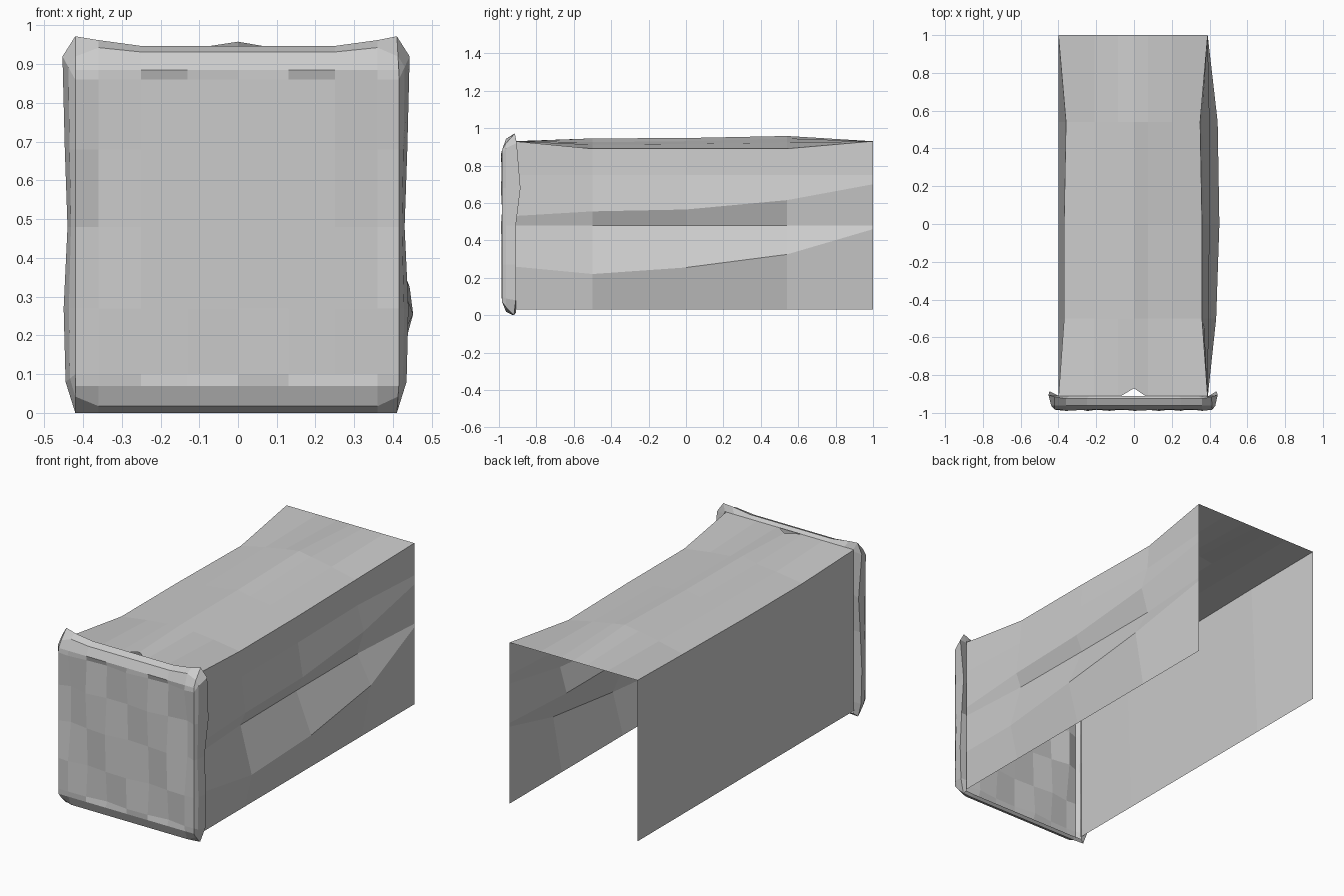
import bpy, bmesh, math

if "Cube" in bpy.data.objects:
    bpy.data.objects.remove(bpy.data.objects["Cube"])


def finish(bm, name):
    bmesh.ops.recalc_face_normals(bm, faces=bm.faces[:])
    mesh = bpy.data.meshes.new(name)
    bm.to_mesh(mesh)
    bm.free()
    obj = bpy.data.objects.new(name, mesh)
    bpy.context.collection.objects.link(obj)
    return obj


def skin(bm, rows, closed=False):
    """Bridge equal-length rows of vertices with quads."""
    for a, b in zip(rows, rows[1:]):
        n = len(a)
        for i in range(n if closed else n - 1):
            j = (i + 1) % n
            bm.faces.new((a[i], a[j], b[j], b[i]))


# Long cover: left wall, pleated top and folded right wall; open below and behind
# y, top edge inset, edge z, crown z, pleat z, upper fold (x, z), lower fold (x, z), valley x
sections = [
    (-0.92, 0.00, 0.93, 0.93, 0.93, (0.39, 0.53), (0.39, 0.26), 0.39),
    (-0.50, 0.03, 0.89, 0.945, 0.925, (0.395, 0.555), (0.435, 0.22), 0.365),
    (0.00, 0.03, 0.89, 0.947, 0.93, (0.40, 0.565), (0.452, 0.255), 0.36),
    (0.54, 0.04, 0.89, 0.958, 0.945, (0.40, 0.615), (0.443, 0.325), 0.36),
    (1.00, 0.00, 0.93, 0.93, 0.93, (0.39, 0.70), (0.39, 0.46), 0.39),
]
bm = bmesh.new()
rows = []
for y, inset, edge, crown, pleat, upper, lower, valley in sections:
    xl, xr = -0.40 + inset, 0.39 - inset
    mid = (edge + pleat) / 2 + 0.005 * (inset > 0)
    profile = [
        (-0.40, 0.03), (xl, edge), (-0.21, mid), (-0.085, pleat), (0, crown),
        (0.075, pleat), (0.20, mid), (xr, edge), (xr + 0.01 * (inset > 0), 0.75),
        upper, (valley, 0.48), lower, (0.39, 0.03)]
    rows.append([bm.verts.new((x, y + (0.05 if i == 4 and y < -0.9 else 0), z))
                 for i, (x, z) in enumerate(profile)])
skin(bm, rows)
finish(bm, "long_cover")

# Front cushion panel: rumpled face with a rim wrapping backwards
cols = [-0.42, -0.36, -0.25, -0.13, 0, 0.13, 0.25, 0.36, 0.415]
levels = [0.07, 0.10, 0.27, 0.48, 0.68, 0.86, 0.885]
rim_z = [0.0, 0.08, 0.27, 0.48, 0.68, 0.92, 0.972]
side_x = [0.42, 0.445, 0.45, 0.44, 0.447, 0.453, 0.42]
side_y = [-0.92, -0.91, -0.91, -0.91, -0.885, -0.905, -0.915]
nc, nl = len(cols), len(levels)
bm = bmesh.new()
grid = []
for k, z in enumerate(levels):
    line = []
    for i, x in enumerate(cols):
        border = i in (0, nc - 1) or k in (0, nl - 1)
        y = -0.983 if border else -0.98 + 0.010 * math.sin(2.1 * i + 1.7 * k)
        if i in (1, nc - 2) and k in (3, 4):
            y = -0.962          # pinched dimple near each side
        line.append(bm.verts.new((x, y, z)))
    grid.append(line)
skin(bm, grid)

# Walk around the border of the face
loop = [(0, i) for i in range(nc)] + [(k, nc - 1) for k in range(1, nl)]
loop += [(nl - 1, i) for i in range(nc - 2, -1, -1)] + [(k, 0) for k in range(nl - 2, 0, -1)]
rings = [[grid[k][i] for k, i in loop], [], [], []]
for k, i in loop:
    x, z = cols[i], levels[k]
    s = -1 if x < 0 else 1
    if i in (0, nc - 1):
        corner = k in (0, nl - 1)
        outer = (s * (side_x[k] - 0.01 * (s > 0)), side_y[k], rim_z[k])
        back = (s * 0.397, -0.91, min(max(rim_z[k], 0.015), 0.93))
        share = 0.4 if corner else 0.55
    else:
        top = k == nl - 1
        lift = 0.015 if abs(x) > 0.3 else 0
        outer = (x, -0.925, 0.947 + lift if top else 0.0)
        back = (x * 0.95, -0.91, 0.93 if top else 0.012)
        share = 0.75
    f = grid[k][i].co
    middle = [f.x + (outer[0] - f.x) * share, -0.962, f.z + (outer[2] - f.z) * share]
    for ring, co in zip(rings[1:], (middle, outer, back)):
        ring.append(bm.verts.new(co))
skin(bm, rings, closed=True)
finish(bm, "front_cushion_panel")
